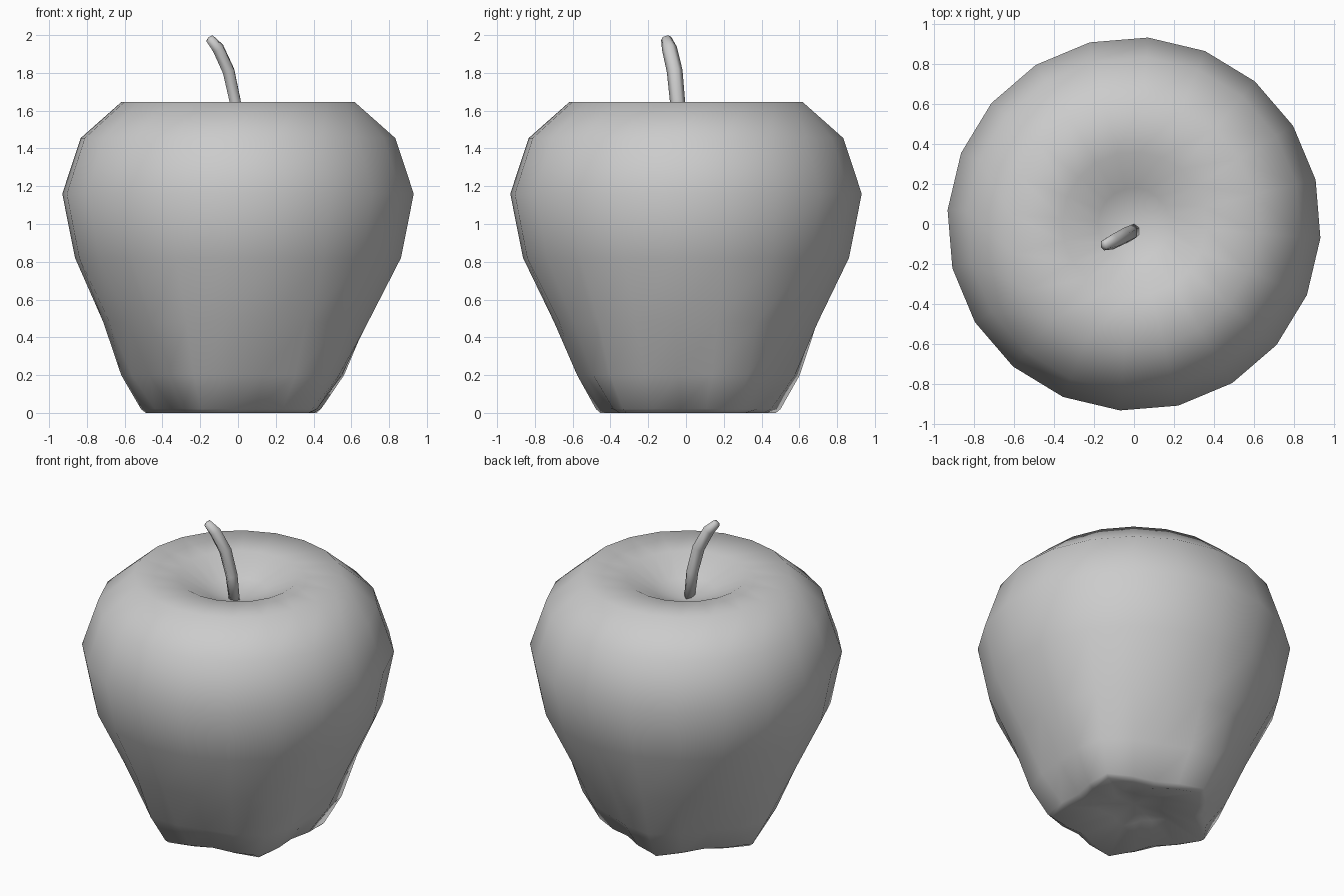
import bpy, bmesh, math
from mathutils import Vector

if "Cube" in bpy.data.objects:
    bpy.data.objects.remove(bpy.data.objects["Cube"])

SEGS = 20
OFFSET = math.radians(-4.3)


def loft(name, rings, start, end):
    """Skin a list of point rings, closing both ends with a fan to a point."""
    bm = bmesh.new()
    loops = [[bm.verts.new(p) for p in ring] for ring in rings]
    n = len(loops[0])
    for a, b in zip(loops, loops[1:]):
        for i in range(n):
            j = (i + 1) % n
            bm.faces.new((a[i], a[j], b[j], b[i]))
    for loop, point in ((loops[0], start), (loops[-1], end)):
        tip = bm.verts.new(point)
        for i in range(n):
            bm.faces.new((loop[i], loop[(i + 1) % n], tip))
    bmesh.ops.recalc_face_normals(bm, faces=bm.faces)
    for f in bm.faces:
        f.smooth = True
    mesh = bpy.data.meshes.new(name)
    bm.to_mesh(mesh)
    bm.free()
    obj = bpy.data.objects.new(name, mesh)
    bpy.context.collection.objects.link(obj)
    return obj


# Apple body: (radius on the five foot ridges, radius in the valleys, height)
profile = [
    (0.22, 0.15, 0.06),
    (0.49, 0.36, 0.00),
    (0.515, 0.41, 0.02),
    (0.62, 0.55, 0.20),
    (0.715, 0.69, 0.48),
    (0.865, 0.865, 0.82),
    (0.933, 0.933, 1.16),
    (0.835, 0.835, 1.455),
    (0.62, 0.62, 1.645),
    (0.36, 0.36, 1.632),
    (0.18, 0.18, 1.535),
]
WEIGHT = (1.0, 0.6, 0.0, 0.6)  # valley amount, repeating every four segments


def body_ring(ridge, valley, z):
    pts = []
    for i in range(SEGS):
        r = ridge + (valley - ridge) * WEIGHT[i % 4]
        a = OFFSET + math.tau * i / SEGS
        pts.append((r * math.cos(a), r * math.sin(a), z))
    return pts


loft("apple_body", [body_ring(*p) for p in profile], (0, 0, 0.09), (0, 0, 1.48))

# Stem: bent six-sided tube, (centre, radius)
path = [
    ((0.0, -0.035, 1.47), 0.036),
    ((-0.015, -0.045, 1.65), 0.040),
    ((-0.05, -0.06, 1.81), 0.042),
    ((-0.105, -0.088, 1.93), 0.040),
    ((-0.15, -0.105, 1.982), 0.028),
]
centres = [Vector(c) for c, _ in path]
stem_rings = []
for i, (c, r) in enumerate(path):
    tangent = centres[min(i + 1, len(path) - 1)] - centres[max(i - 1, 0)]
    tangent.normalize()
    side = tangent.cross(Vector((1, 0, 0))).normalized()
    across = side.cross(tangent)
    stem_rings.append([centres[i] + side * r * math.cos(a) + across * r * 0.85 * math.sin(a)
                       for a in (math.tau * k / 6 for k in range(6))])
loft("stem", stem_rings, centres[0], centres[-1] + Vector((-0.005, -0.003, 0.008)))
